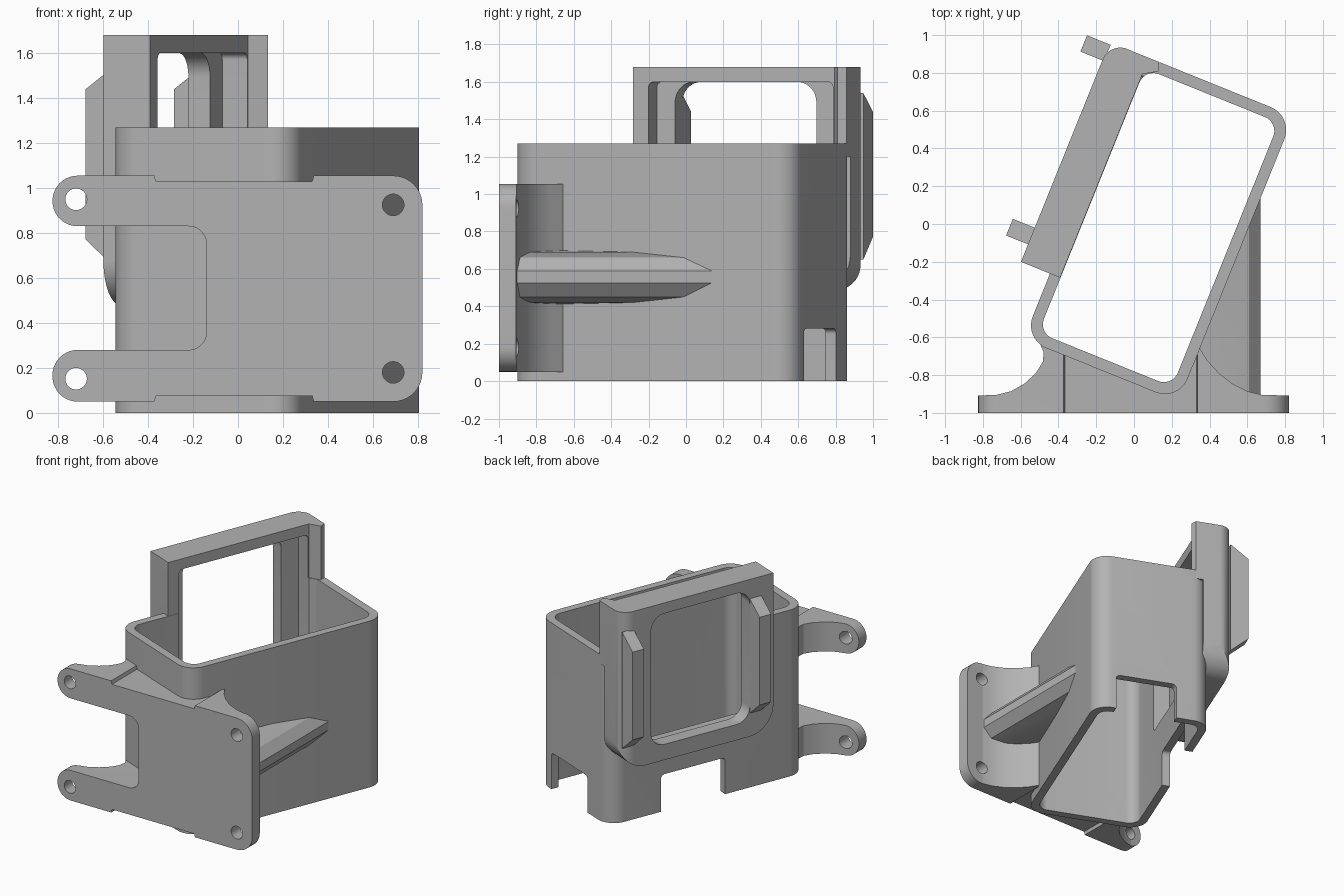
import bpy, bmesh, math
from mathutils import Vector, Matrix

if "Cube" in bpy.data.objects:
    bpy.data.objects.remove(bpy.data.objects["Cube"])

grey = bpy.data.materials.new("plain grey")
grey.use_nodes = True
COLOUR = (0.45, 0.45, 0.45, 1)
grey.diffuse_color = COLOUR
grey.node_tree.nodes["Principled BSDF"].inputs["Base Color"].default_value = COLOUR

TURN = Matrix.Rotation(math.radians(-22), 4, 'Z')  # the holder is turned on its mount
AXES = {
    "xy": lambda a, b, h: Vector((a, b, h)),
    "xz": lambda a, b, h: Vector((a, h, b)),
    "yz": lambda a, b, h: Vector((h, a, b)),
}


def rounded(corners, steps=10):
    """Outline whose corners (a, b, radius) are replaced by arcs."""
    out = []
    for i, (a, b, r) in enumerate(corners):
        p = Vector((a, b))
        if r == 0:
            out.append(p)
            continue
        d0 = (Vector(corners[i - 1][:2]) - p).normalized()
        d1 = (Vector(corners[(i + 1) % len(corners)][:2]) - p).normalized()
        half = d0.angle(d1) / 2
        centre = p + (d0 + d1).normalized() * r / math.sin(half)
        start = p + d0 * r / math.tan(half) - centre
        end = p + d1 * r / math.tan(half) - centre
        sweep = end.angle_signed(start)
        for k in range(steps + 1):
            out.append(centre + Matrix.Rotation(sweep * k / steps, 2) @ start)
    return out


def rect(a0, a1, b0, b1, r=0.0):
    return rounded([(a0, b0, r), (a1, b0, r), (a1, b1, r), (a0, b1, r)])


def circle(a, b, r, n=32):
    return [(a + r * math.cos(math.tau * k / n), b + r * math.sin(math.tau * k / n))
            for k in range(n)]


def prism(name, outline, h0, h1, plane="xy", turned=True):
    bm = bmesh.new()
    rings = [[bm.verts.new(AXES[plane](p[0], p[1], h)) for p in outline] for h in (h0, h1)]
    n = len(outline)
    bm.faces.new(rings[0])
    bm.faces.new(rings[1])
    for i in range(n):
        j = (i + 1) % n
        bm.faces.new((rings[0][i], rings[0][j], rings[1][j], rings[1][i]))
    if turned:
        bm.transform(TURN)
    bmesh.ops.recalc_face_normals(bm, faces=bm.faces)
    mesh = bpy.data.meshes.new(name)
    bm.to_mesh(mesh)
    bm.free()
    mesh.materials.append(grey)
    obj = bpy.data.objects.new(name, mesh)
    bpy.context.collection.objects.link(obj)
    return obj


def combine(obj, tools, operation='DIFFERENCE'):
    for tool in tools:
        mod = obj.modifiers.new("cut", 'BOOLEAN')
        mod.operation, mod.object, mod.solver = operation, tool, 'EXACT'
    bpy.context.view_layer.update()
    mesh = bpy.data.meshes.new_from_object(
        obj.evaluated_get(bpy.context.evaluated_depsgraph_get()))
    obj.modifiers.clear()
    obj.data = mesh


# Cutters
LEFT, RIGHT, NEAR, FAR, WALL = -0.314, 0.57, -0.783, 0.845, 0.06
bore = prism("bore_cutter", rect(LEFT + WALL, RIGHT - WALL, NEAR + WALL, FAR - WALL, 0.08), -1, 3)
pocket = prism("pocket_cutter", rect(-0.32, 0.744, 0.56, 1.6, 0.03), -0.376, -0.2, "yz")
window = prism("window_cutter", rect(-0.215, 0.6, 0.6, 1.6, 0.11), -0.7, -0.2, "yz")
far_slot = prism("far_slot_cutter", rect(-0.05, 0.41, -0.3, 0.28, 0.03), 0.6, 1.0, "xz")
side_slot = prism("side_slot_cutter", rect(-0.12, 0.41, -0.3, 0.28, 0.03), -0.6, -0.2, "yz")
cutters = [bore, pocket, window, far_slot, side_slot]

# Open rounded sleeve
sleeve = prism("sleeve", rect(LEFT, RIGHT, NEAR, FAR, 0.13), 0, 1.27)
combine(sleeve, [bore, pocket, window, far_slot, side_slot])

# Upright window frame, rounded at the bottom and on one back edge
frame = prism("window_frame", rounded([(-0.41, 0.48, 0.2), (FAR, 0.48, 0.2),
                                       (FAR, 1.68, 0), (-0.41, 1.68, 0)]), -0.48, -0.256, "yz")
plan = prism("frame_plan_cutter", rounded([(-0.48, -0.41, 0), (-0.2, -0.41, 0),
                                           (-0.2, 0.846, 0), (-0.48, 0.846, 0.1)]), 0, 2)
cutters.append(plan)
combine(frame, [plan], 'INTERSECT')
combine(frame, [pocket, window])
post = prism("frame_post_return", [(-0.27, 0.744), (-0.18, 0.8), (-0.2, FAR), (-0.27, FAR)], 1.2, 1.68)

# Side clips on the frame
clips = [prism(name, [(-0.47, 0.65), (-0.605, 0.77), (-0.605, 1.44), (-0.47, 1.54)], y0, y1, "xz")
         for name, y0, y1 in (("near_clip", -0.31, -0.215), ("far_clip", 0.74, 0.833))]

# Mounting plate: plan with concave flares, trimmed to its front outline
mount = prism("mounting_plate", [
    (-0.83, -1), (0.82, -1), (0.82, -0.908), (0.68, -0.905), (0.6, -0.885), (0.52, -0.845),
    (0.45, -0.79), (0.39, -0.725), (0.35, -0.66), (0.25, -0.55), (-0.45, -0.55), (-0.5, -0.63),
    (-0.478, -0.68), (-0.483, -0.73), (-0.52, -0.79), (-0.58, -0.845), (-0.65, -0.885),
    (-0.73, -0.905), (-0.83, -0.908)], 0.04, 1.07, "xy", False)
outline = prism("plate_outline_cutter", rounded([
    (-0.825, 0.05, 0.112), (0.82, 0.05, 0.13), (0.82, 1.055, 0.13), (-0.825, 1.055, 0.112),
    (-0.825, 0.83, 0.112), (-0.14, 0.83, 0.08), (-0.14, 0.28, 0.08), (-0.825, 0.28, 0.112)]),
    -1.1, -0.3, "xz", False)
cutters.append(outline)
combine(mount, [outline], 'INTERSECT')
trims = [prism("hole_cutter", circle(x, z, 0.048), -1.2, -0.85, "xz", False)
         for x, z in ((-0.72, 0.95), (-0.72, 0.152), (0.69, 0.925), (0.69, 0.18))]
trims += [prism("step_cutter", rounded([(-0.385, z0, 0), (0.35, z0, 0), (0.33, z1, 0), (-0.365, z1, 0)]),
                -1.2, -0.3, "xz", False) for z0, z1 in ((1.1, 1.03), (0, 0.075))]
cutters += trims
combine(mount, [bore] + trims)

# Bracing rib between plate and sleeve
rib = prism("bracing_rib", [(0.2, 0.405), (0.5, 0.42), (0.61, 0.45), (0.67, 0.525), (0.67, 0.59),
                            (0.61, 0.66), (0.5, 0.69), (0.2, 0.705)], -0.93, 0.135, "xz", False)
combine(rib, [bore])

for cutter in cutters:
    bpy.data.objects.remove(cutter)

# Smooth the rounded walls, keep edges crisp
bpy.ops.object.select_all(action='DESELECT')
parts = [sleeve, frame, post, mount, rib] + clips
for part in parts:
    part.select_set(True)
bpy.context.view_layer.objects.active = sleeve
bpy.ops.object.shade_smooth_by_angle(angle=math.radians(25))
